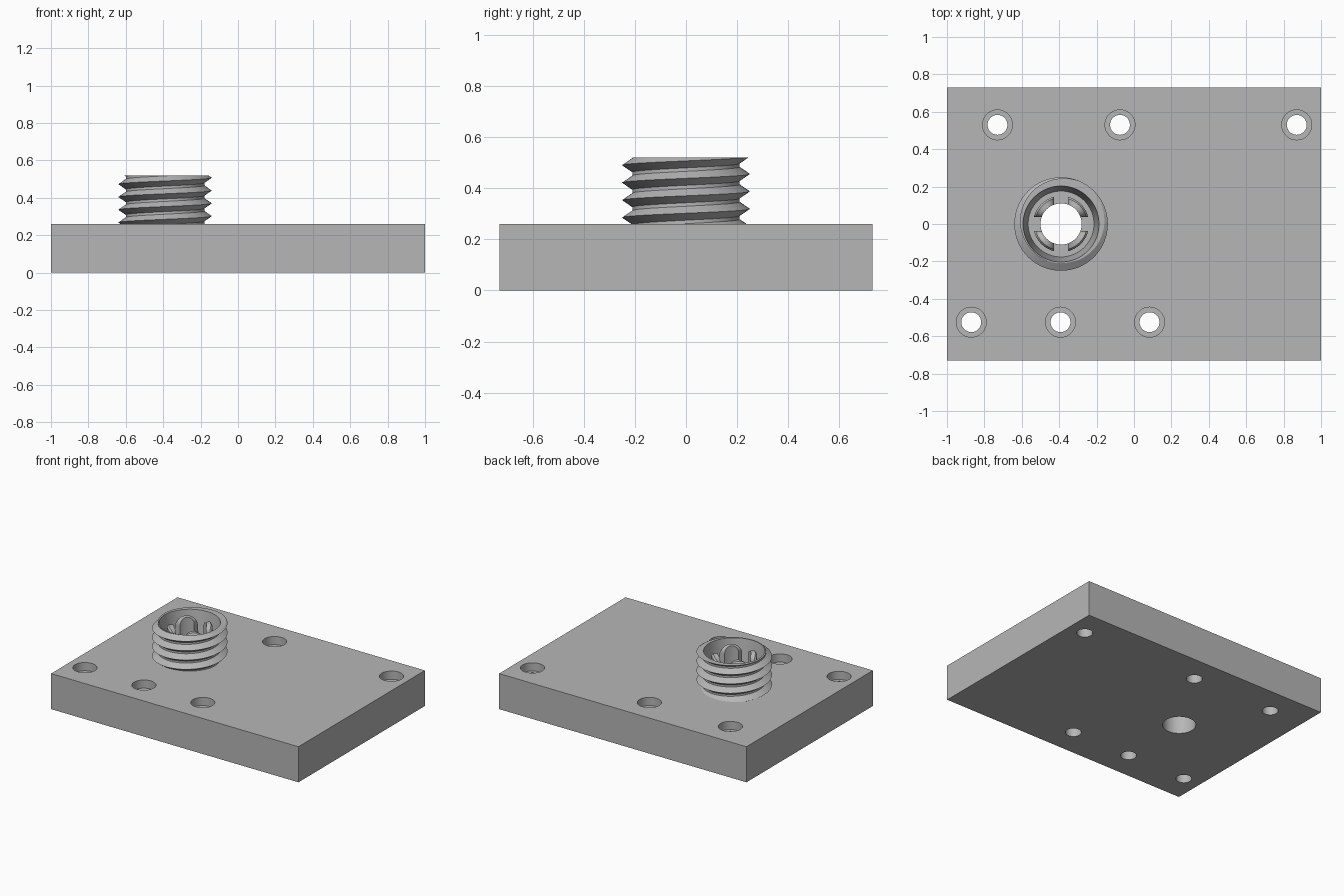
import bpy, bmesh, math
from math import sin, cos, pi, asin, sqrt

old = bpy.data.objects.get("Cube")
if old:
    bpy.data.objects.remove(old, do_unlink=True)

grey = bpy.data.materials.new("machined_grey")
grey.use_nodes = True
grey.diffuse_color = (0.47, 0.47, 0.47, 1)
grey.node_tree.nodes["Principled BSDF"].inputs["Base Color"].default_value = grey.diffuse_color

CX = -0.39                    # axis of the threaded boss
PLATE_TOP, RIM, FLOOR = 0.26, 0.52, 0.30
BORE = 0.11


def finish(name, bm):
    bmesh.ops.remove_doubles(bm, verts=bm.verts, dist=0.00005)
    bmesh.ops.recalc_face_normals(bm, faces=bm.faces)
    mesh = bpy.data.meshes.new(name)
    bm.to_mesh(mesh)
    bm.free()
    mesh.materials.append(grey)
    obj = bpy.data.objects.new(name, mesh)
    bpy.context.collection.objects.link(obj)
    return obj


def smooth(obj):
    bpy.ops.object.select_all(action='DESELECT')
    obj.select_set(True)
    bpy.context.view_layer.objects.active = obj
    bpy.ops.object.shade_smooth_by_angle(angle=math.radians(30))


def skin(bm, columns, closed=True):
    """Join neighbouring columns of points with quads."""
    cols = [[bm.verts.new(p) for p in c] for c in columns]
    for a, b in zip(cols, cols[1:]):
        for j in range(len(a) if closed else len(a) - 1):
            k = (j + 1) % len(a)
            bm.faces.new((a[j], b[j], b[k], a[k]))
    return cols


def lathe(bm, x, y, profile, n=48):
    skin(bm, [[(x + r * cos(t), y + r * sin(t), z) for r, z in profile]
              for t in (2 * pi * i / n for i in range(n + 1))], closed=False)


# Base plate with counterbored screw holes and a central bore
bm = bmesh.new()
bmesh.ops.create_cube(bm, size=1)
for v in bm.verts:
    v.co = (v.co.x * 2, v.co.y * 1.46, (v.co.z + 0.5) * PLATE_TOP)
plate = finish("base_plate", bm)

bm = bmesh.new()
rows = {0.53: (-0.73, -0.075, 0.87), -0.525: (-0.87, -0.393, 0.083)}
for y, xs in rows.items():
    for x in xs:
        lathe(bm, x, y, [(0, -0.1), (0.053, -0.1), (0.053, 0.2),
                         (0.08, 0.2), (0.08, 0.4), (0, 0.4)])
lathe(bm, CX, 0, [(0, -0.1), (BORE, -0.1), (BORE, 0.4), (0, 0.4)], 64)
cutter = finish("hole_cutter", bm)
cutter.hide_render = True

mod = plate.modifiers.new("holes", 'BOOLEAN')
mod.operation = 'DIFFERENCE'
mod.solver = 'EXACT'
mod.object = cutter
bpy.context.view_layer.update()
cut = bpy.data.meshes.new_from_object(
    plate.evaluated_get(bpy.context.evaluated_depsgraph_get()))
plate.modifiers.clear()
plate.data = cut
bpy.data.objects.remove(cutter, do_unlink=True)
smooth(plate)

# Threaded boss: helical outer wall, tapered cup, floor and bore
PITCH, ROOT, CREST, N = 0.0683, 0.21, 0.25, 64


def thread_radius(z, crest_z):
    d = abs(((z - crest_z) / PITCH + 0.5) % 1 - 0.5)
    return ROOT + (CREST - ROOT) * max(0, 1 - d / 0.4)


columns = []
for i in range(N + 1):
    t = -pi / 2 + 2 * pi * i / N
    crest_z = 0.49 + PITCH * i / N
    outer = []
    for k in range(-6, 4):
        for f in (-0.4, 0, 0.4):
            z = min(RIM, max(PLATE_TOP, crest_z + PITCH * (k + f)))
            outer.append((thread_radius(z, crest_z), z))
    inner = [(0.203, RIM), (0.176, FLOOR), (BORE, FLOOR), (BORE, PLATE_TOP)]
    columns.append([(CX + r * cos(t), r * sin(t), z) for r, z in outer + inner])
bm = bmesh.new()
skin(bm, columns)
bmesh.ops.dissolve_degenerate(bm, dist=0.00005, edges=bm.edges)
smooth(finish("threaded_boss", bm))

# Four round-topped prongs inside the cup, parted by straight slots
STEPS, SLOT, OUTER = 16, 0.037, 0.15


def prong_column(u, middle):
    top = 0.505 - 0.05 * (1 - sqrt(max(0, 1 - u * u)))
    points = []
    for r, z in ((BORE, FLOOR), (BORE, top), (OUTER - 0.01, top),
                 (OUTER, top - 0.015), (OUTER, FLOOR)):
        t = middle + u * (pi / 4 - asin(SLOT / r))
        points.append((CX + r * cos(t), r * sin(t), z))
    return points


for q, side in enumerate(("back_left", "back_right", "front_right", "front_left")):
    bm = bmesh.new()
    middle = pi / 4 + q * pi / 2
    cols = skin(bm, [prong_column(-cos(pi * i / STEPS), middle)
                     for i in range(STEPS + 1)])
    for end in (cols[0], cols[-1]):
        bm.faces.new(end)
    smooth(finish("prong_" + side, bm))
